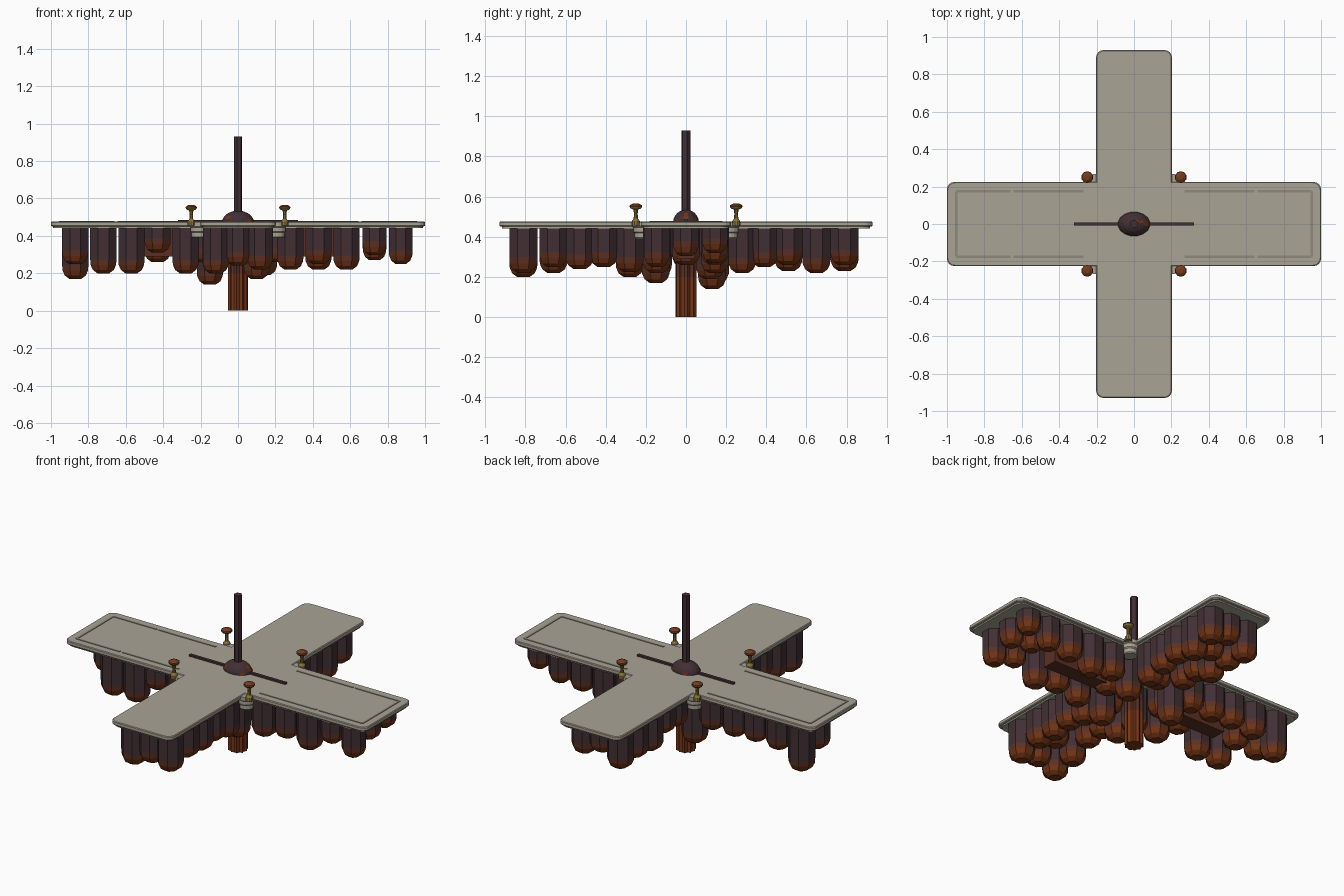
import bpy, bmesh, math, random

if "Cube" in bpy.data.objects:
    bpy.data.objects.remove(bpy.data.objects["Cube"])

random.seed(4)


def material(name, rgb):
    m = bpy.data.materials.new(name)
    m.diffuse_color = (*rgb, 1)
    m.use_nodes = True
    m.node_tree.nodes["Principled BSDF"].inputs["Base Color"].default_value = m.diffuse_color
    return m


STONE = material("pale stone", (0.40, 0.37, 0.30))
GROOVE = material("groove grey", (0.27, 0.25, 0.20))
PLUM = material("dark plum", (0.054, 0.028, 0.034))
DARK_RUST = material("dark rust", (0.105, 0.030, 0.018))
RUST = material("rust orange", (0.18, 0.036, 0.008))
LAMP = material("lamp orange", (0.18, 0.046, 0.013))
GOLD = material("old gold", (0.25, 0.17, 0.04))


def loft(name, rings, mats, rule=None):
    """Skin a stack of closed rings and cap both ends."""
    bm = bmesh.new()
    loops = [[bm.verts.new(p) for p in r] for r in rings]
    n = len(loops[0])
    for a, b in zip(loops, loops[1:]):
        for i in range(n):
            bm.faces.new((a[i], a[(i + 1) % n], b[(i + 1) % n], b[i]))
    bm.faces.new(loops[0][::-1])
    bm.faces.new(loops[-1])
    bmesh.ops.recalc_face_normals(bm, faces=bm.faces[:])
    if rule:
        for f in bm.faces:
            f.material_index = rule(f.calc_center_median())
    me = bpy.data.meshes.new(name)
    bm.to_mesh(me)
    bm.free()
    for m in mats:
        me.materials.append(m)
    ob = bpy.data.objects.new(name, me)
    bpy.context.collection.objects.link(ob)
    return ob


def turned(name, x, y, profile, sides, mats, rule=None, flute=1.0, sx=1.0, sy=1.0):
    """Lathe a (radius, z) profile; flute shrinks every other corner."""
    rings = []
    for r, z in profile:
        ring = []
        for i in range(sides):
            a = (i + 0.5) * math.tau / sides
            k = r * (flute if i % 2 else 1)
            ring.append((x + sx * k * math.cos(a), y + sy * k * math.sin(a), z))
        rings.append(ring)
    return loft(name, rings, mats, rule)


def box(name, x0, x1, y0, y1, z0, z1, mat):
    corners = [(x0, y0), (x1, y0), (x1, y1), (x0, y1)]
    return loft(name, [[(x, y, z) for x, y in corners] for z in (z0, z1)], [mat])


# Cross-shaped deck with rounded tips and a stepped rim
def cross(inset, z):
    ax, ay, bx, by = 1 - inset, 0.225 - inset, 0.203 - inset, 0.93 - inset
    rad, pts = 0.04, []

    def tip(cx, cy, start):
        for i in range(5):
            a = math.radians(start + 22.5 * i)
            pts.append((cx + rad * math.cos(a), cy + rad * math.sin(a), z))

    tip(ax - rad, -ay + rad, -90)
    tip(ax - rad, ay - rad, 0)
    pts.append((bx, ay, z))
    tip(bx - rad, by - rad, 0)
    tip(-bx + rad, by - rad, 90)
    pts.append((-bx, ay, z))
    tip(-ax + rad, ay - rad, 90)
    tip(-ax + rad, -ay + rad, 180)
    pts.append((-bx, -ay, z))
    tip(-bx + rad, -by + rad, 180)
    tip(bx - rad, -by + rad, 270)
    pts.append((bx, -ay, z))
    return pts


loft("deck", [cross(i, z) for i, z in ((0.012, 0.442), (0.012, 0.45), (0.003, 0.452),
                                       (0, 0.456), (0, 0.472), (0.004, 0.476))], [STONE])

# Inlaid border lines on the two long wings, broken near the middle
for s in (-1, 1):
    for t in (-1, 1):
        y = t * 0.175
        for a, b in ((.27, .645), (.66, .95)):
            box("deck_line", min(s * a, s * b), max(s * a, s * b),
                y - .006, y + .006, .474, .479, GROOVE)
    box("deck_end_line", s * .95 - .006, s * .95 + .006, -.175, .175, .474, .479, GROOVE)

# Corner bastions and lamps
for sx in (-1, 1):
    for sy in (-1, 1):
        turned("corner_bastion", sx * .208, sy * .215,
               [(.038, .39), (.042, .395), (.042, .418), (.048, .424), (.048, .446),
                (.052, .45), (.052, .472)], 16, [STONE])
        turned("corner_lamp", sx * .25, sy * .25,
               [(.022, .455), (.02, .478), (.011, .49), (.009, .515), (.012, .535),
                (.026, .541), (.032, .55), (.03, .557), (.014, .566)], 10, [GOLD, LAMP],
               lambda c: int(c.z > .55))

# Dome, mast and crossbar on top
turned("dome", 0, 0, [(.088 * math.cos(a), .47 + .065 * math.sin(a))
                      for a in (0, .3, .6, .9, 1.2, 1.45)], 16, [PLUM, RUST],
       lambda c: int(random.random() < .12), sy=.75)
turned("mast", 0, 0, [(.023, .5), (.023, .93)], 12, [PLUM], flute=.88)
box("crossbar", -.32, .32, -.009, .009, .47, .486, PLUM)

# Fluted central column below
turned("central_column", 0, 0, [(.054, 0), (.054, .2), (.054, .27), (.054, .44)], 20,
       [PLUM, DARK_RUST, RUST], lambda c: (c.z < .25) + (c.z < .19), flute=.82)

# Tunnel beams under the long wings
for s in (-1, 1):
    box("wing_beam", min(s * .15, s * .6), max(s * .15, s * .6), -.045, .045, .29, .443, DARK_RUST)


# Hanging towers with faceted round bottoms
def tower(x, y, bottom, r=.076):
    turned("hanging_tower", x, y,
           [(r * .45, bottom), (r * .8, bottom + .018), (r * .97, bottom + .045),
            (r, bottom + .075), (r, .443)], 8, [PLUM, DARK_RUST, RUST],
           lambda c: (c.z < bottom + .07) + (c.z < bottom + .05))


def row(columns, place, spread, mid):
    """Each column: position, lowest bottom, side holding the lowest tower."""
    for at, bottom, side in columns:
        r = .069 if at > .7 and mid > .6 else .076
        tower(*place(at, side * spread), bottom, r)
        if (at, side) != (-.87, 1):
            tower(*place(at, -side * spread), bottom + random.uniform(.02, .07), r)
        if abs(at) > mid:
            tower(*place(at, 0), bottom + random.uniform(.04, .08), r)


row([(-.87, .17, 1), (-.72, .20, -1), (-.57, .20, -1), (-.43, .26, 1), (-.28, .20, -1),
     (.28, .22, -1), (.43, .22, 1), (.58, .22, -1), (.73, .27, 1), (.87, .25, -1)],
    lambda a, o: (a, o), .145, .62)
row([(-.81, .20, -1), (-.66, .22, -1), (-.53, .24, 1), (-.41, .25, 1), (-.28, .20, -1),
     (.28, .22, 1), (.39, .25, 1), (.51, .23, -1), (.65, .22, 1), (.79, .23, -1)],
    lambda a, o: (o, a), .118, .6)

# Deepest towers around the hub, with shorter ones between them
for x, y, b in ((-.15, .13, .14), (.1, -.15, .17), (.14, .12, .19), (-.12, -.14, .20),
                (.19, 0, .26), (-.19, 0, .26), (0, .2, .28), (0, -.2, .30)):
    tower(x, y, b)
